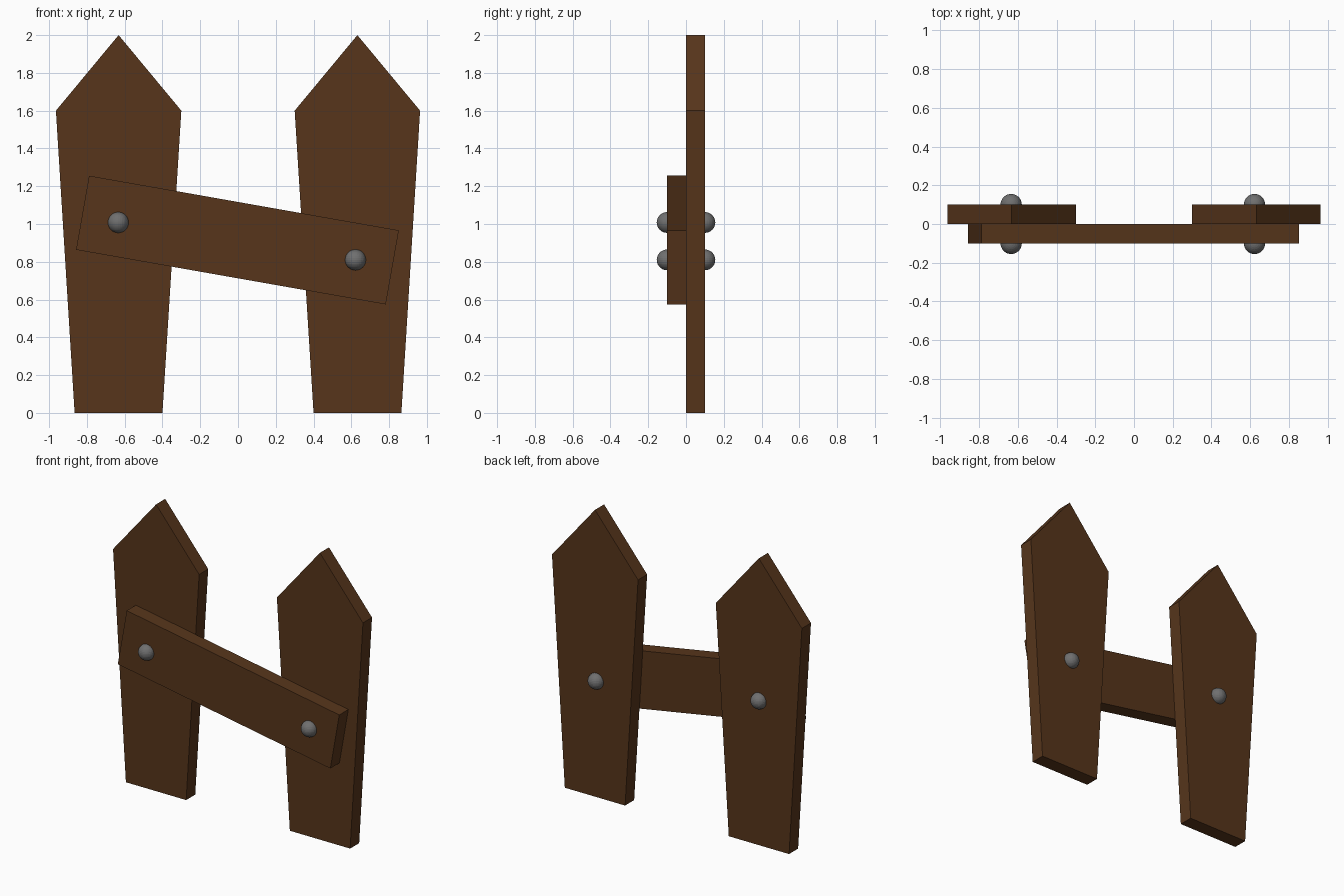
import bpy, bmesh
from math import radians
from mathutils import Matrix

if "Cube" in bpy.data.objects:
    bpy.data.objects.remove(bpy.data.objects["Cube"])


def material(name, rgb):
    m = bpy.data.materials.new(name)
    m.diffuse_color = (*rgb, 1)
    m.use_nodes = True
    m.node_tree.nodes["Principled BSDF"].inputs["Base Color"].default_value = m.diffuse_color
    return m


wood = material("dark_wood", (0.095, 0.036, 0.011))
metal = material("grey_metal", (0.16, 0.16, 0.16))


def add_object(name, bm, mat):
    bmesh.ops.recalc_face_normals(bm, faces=bm.faces[:])
    mesh = bpy.data.meshes.new(name)
    bm.to_mesh(mesh)
    bm.free()
    mesh.materials.append(mat)
    obj = bpy.data.objects.new(name, mesh)
    bpy.context.collection.objects.link(obj)
    return obj


def board(name, outline, y0, y1):
    """Extrude an x-z outline from y0 to y1."""
    bm = bmesh.new()
    face = bm.faces.new([bm.verts.new((x, y0, z)) for x, z in outline])
    ext = bmesh.ops.extrude_face_region(bm, geom=[face])
    verts = [v for v in ext["geom"] if isinstance(v, bmesh.types.BMVert)]
    bmesh.ops.translate(bm, verts=verts, vec=(0, y1 - y0, 0))
    return add_object(name, bm, wood)


# Two pointed pickets, mirrored about x = 0
picket = [(0.40, 0), (0.865, 0), (0.964, 1.6), (0.632, 2.0), (0.30, 1.6)]
for side, s in (("left", -1), ("right", 1)):
    board(f"{side}_picket", [(s * x, z) for x, z in picket], 0, 0.1)

# Tilted cross rail on the front
L, H = 1.665 / 2, 0.398 / 2
rail = board("cross_rail", [(-L, -H), (L, -H), (L, H), (-L, H)], -0.1, 0)
rail.location = (-0.003, 0, 0.915)
rail.rotation_euler = (0, radians(10), 0)

# Round nail heads on the front of the rail and the back of the pickets
for side, x, z in (("left", -0.634, 1.008), ("right", 0.622, 0.81)):
    for face, y in (("front", -0.1), ("back", 0.1)):
        bm = bmesh.new()
        bmesh.ops.create_uvsphere(bm, u_segments=32, v_segments=16, radius=0.055,
                                  matrix=Matrix.Translation((x, y, z)))
        add_object(f"{side}_{face}_nail", bm, metal)
